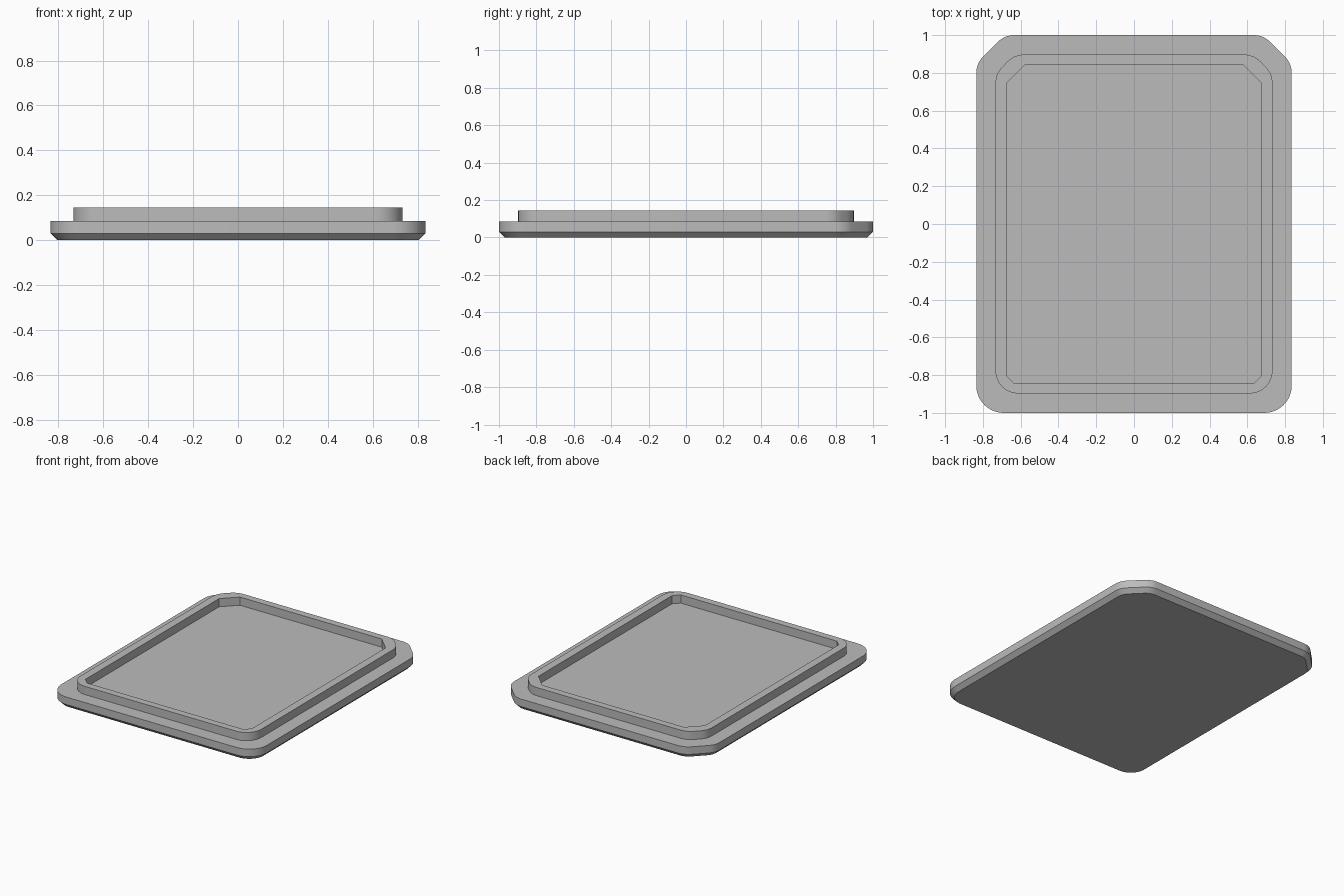
import bpy, bmesh, math
from mathutils import Vector

if "Cube" in bpy.data.objects:
    bpy.data.objects.remove(bpy.data.objects["Cube"])

SEGS = 6  # segments in each rounded bend


def bend(prev, corner, nxt, t):
    """Arc that rounds a 45 degree bend, touching both edges t away from it."""
    a = (prev - corner).normalized()
    b = (nxt - corner).normalized()
    p0, p1 = corner + a * t, corner + b * t
    mid = (a + b).normalized()
    radius = t / math.tan(math.pi / 8)
    centre = corner + mid * (radius / math.cos(math.pi / 8))
    pts = []
    for i in range(SEGS + 1):
        if t == 0:
            pts.append(corner.copy())
            continue
        s = math.sin(math.pi / 4)
        f = i / SEGS
        w0 = math.sin((1 - f) * math.pi / 4) / s
        w1 = math.sin(f * math.pi / 4) / s
        pts.append(centre + (p0 - centre) * w0 + (p1 - centre) * w1)
    return pts


def outline(hx, hy, front, back):
    """Rectangle with clipped corners; front and back are (clip, rounding)."""
    (cf, tf), (cb, tb) = front, back
    right = [(hx - cf, -hy, tf), (hx, -hy + cf, tf), (hx, hy - cb, tb), (hx - cb, hy, tb)]
    poly = right + [(-x, y, t) for x, y, t in reversed(right)]
    v = [Vector((x, y)) for x, y, _ in poly]
    pts = []
    for i, (_, _, t) in enumerate(poly):
        pts += bend(v[i - 1], v[i], v[(i + 1) % len(v)], t)
    return pts


def round_corner(r):
    return (r * (2 - math.sqrt(2)), r * math.tan(math.pi / 8))


plate_edge = outline(0.835, 1.0, round_corner(0.145), (0.15, 0.05))
plate_foot = outline(0.805, 0.97, round_corner(0.115), (0.132, 0.04))
rim_outer = outline(0.733, 0.897, round_corner(0.12), (0.10, 0.05))
rim_inner = outline(0.675, 0.845, (0.042, 0), (0.10, 0))

# Stacked outlines from the underside, around the rim and down to the tray floor
layers = [(plate_foot, 0.0), (plate_edge, 0.03), (plate_edge, 0.085),
          (rim_outer, 0.085), (rim_outer, 0.145),
          (rim_inner, 0.145), (rim_inner, 0.085)]

bm = bmesh.new()
rings = [[bm.verts.new((p.x, p.y, z)) for p in pts] for pts, z in layers]
n = len(rings[0])
for lo, hi in zip(rings, rings[1:]):
    for i in range(n):
        j = (i + 1) % n
        bm.faces.new((lo[i], lo[j], hi[j], hi[i]))
bm.faces.new(list(reversed(rings[0])))   # underside
bm.faces.new(rings[-1])                  # tray floor
bmesh.ops.remove_doubles(bm, verts=bm.verts, dist=0.0005)
bmesh.ops.recalc_face_normals(bm, faces=bm.faces)

mesh = bpy.data.meshes.new("tray")
bm.to_mesh(mesh)
bm.free()
tray = bpy.data.objects.new("tray", mesh)
bpy.context.collection.objects.link(tray)

grey = bpy.data.materials.new("plain_grey")
grey.diffuse_color = (0.5, 0.5, 0.5, 1)
grey.use_nodes = True
grey.node_tree.nodes["Principled BSDF"].inputs["Base Color"].default_value = grey.diffuse_color
mesh.materials.append(grey)

bpy.context.view_layer.objects.active = tray
tray.select_set(True)
bpy.ops.object.shade_smooth_by_angle(angle=math.radians(30))
